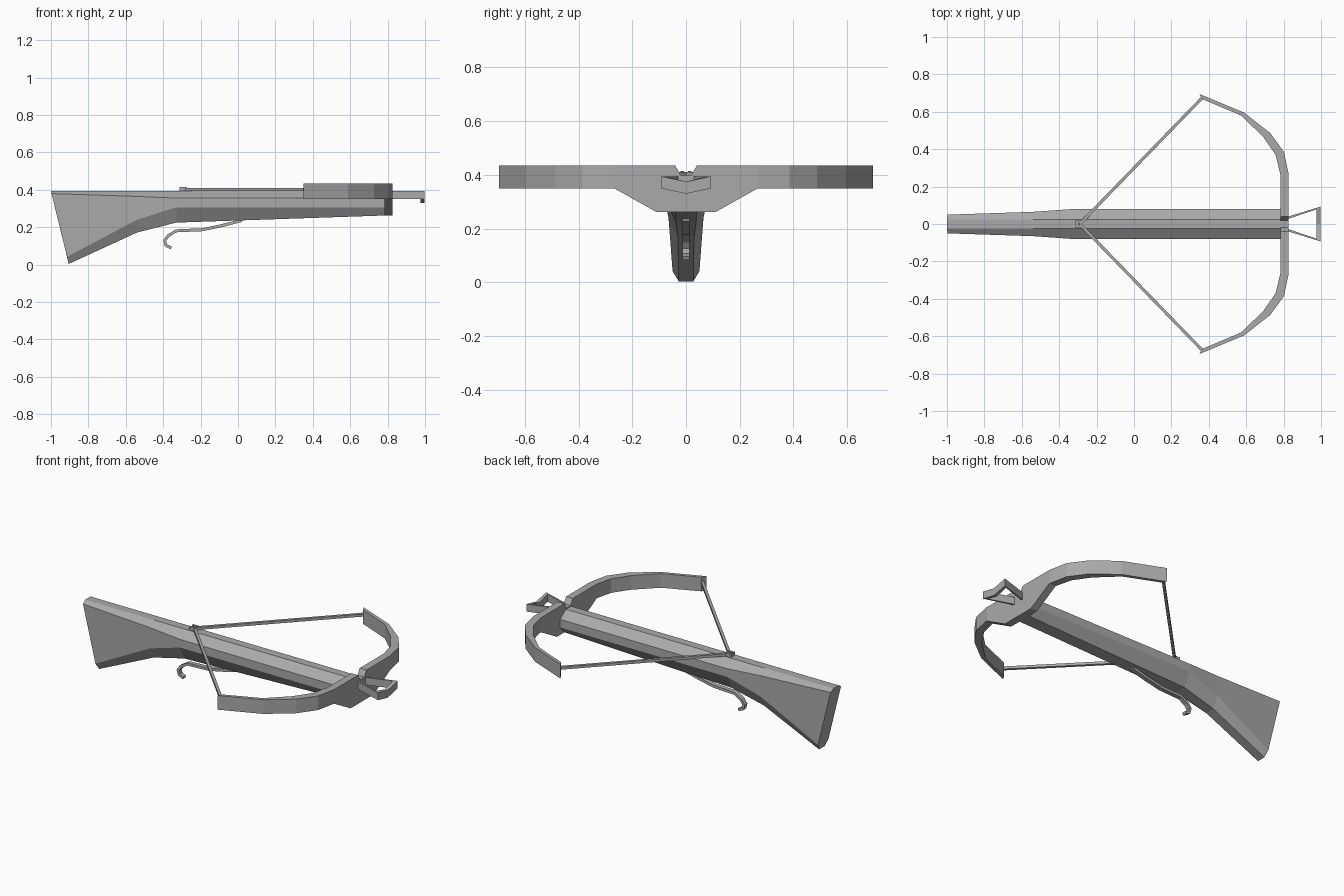
import bpy, bmesh, math
from mathutils import Vector

if "Cube" in bpy.data.objects:
    bpy.data.objects.remove(bpy.data.objects["Cube"])

grey = bpy.data.materials.new("plain grey")
grey.diffuse_color = (0.4, 0.4, 0.4, 1)
grey.use_nodes = True
grey.node_tree.nodes["Principled BSDF"].inputs["Base Color"].default_value = grey.diffuse_color


def make(name, verts, faces):
    mesh = bpy.data.meshes.new(name)
    mesh.from_pydata(verts, [], faces)
    bm = bmesh.new()
    bm.from_mesh(mesh)
    bmesh.ops.recalc_face_normals(bm, faces=bm.faces)
    bm.to_mesh(mesh)
    bm.free()
    mesh.materials.append(grey)
    ob = bpy.data.objects.new(name, mesh)
    bpy.context.collection.objects.link(ob)
    return ob


def loft(name, rings, closed=False):
    """Skin a row of equal-sized rings, capped at the ends unless closed."""
    n, m = len(rings[0]), len(rings)
    verts = [p for r in rings for p in r]
    faces = []
    for i in range(m if closed else m - 1):
        k = (i + 1) % m
        faces += [(i*n + j, i*n + (j+1) % n, k*n + (j+1) % n, k*n + j) for j in range(n)]
    if not closed:
        faces += [tuple(range(n)), tuple(range((m-1)*n, m*n))]
    return make(name, verts, faces)


def box(name, lo, hi):
    rings = [[(x, lo[1], lo[2]), (x, hi[1], lo[2]), (x, hi[1], hi[2]), (x, lo[1], hi[2])]
             for x in (lo[0], hi[0])]
    return loft(name, rings)


# Stock: (x, z, half width) for top edge, shoulder, lower side edge, bottom edge
stations = [
    [(-1.0, .395, .025), (-.997, .38, .05), (-.914, .042, .05), (-.905, .004, .027)],
    [(-.54, .395, .025), (-.54, .365, .065), (-.54, .24, .065), (-.54, .172, .03)],
    [(-.33, .395, .025), (-.33, .356, .08), (-.33, .307, .08), (-.33, .225, .038)],
    [(.785, .395, .025), (.785, .356, .08), (.785, .307, .08), (.785, .263, .04)],
]
loft("stock", [[(x, y, z) for x, z, y in s] + [(x, -y, z) for x, z, y in reversed(s)]
               for s in stations])

# Bow: (outer x, outer y, inner x, inner y, bottom z, top z), centre to tip, then mirrored
half = [
    (.827, .02, .782, .02, .262, .40), (.827, .04, .782, .04, .262, .435),
    (.827, .11, .782, .11, .262, .435), (.827, .267, .782, .267, .35, .435),
    (.802, .385, .757, .37, .35, .435), (.728, .487, .69, .467, .35, .435),
    (.588, .596, .572, .58, .35, .435), (.35, .695, .365, .668, .35, .435),
]
def bow_ring(p, s):
    ox, oy, ix, iy, lo, hi = p
    return [(ox, s*oy, lo), (ix, s*iy, lo), (ix, s*iy, hi), (ox, s*oy, hi)]
loft("bow", [bow_ring(p, -1) for p in reversed(half)] + [bow_ring(p, 1) for p in half])

# String: square cord from each bow tip to the catch
for side, label in ((1, "left"), (-1, "right")):
    a, b = Vector((-.29, 0, .403)), Vector((.362, side*.672, .403))
    w = (b - a).cross(Vector((0, 0, 1))).normalized() * .008
    u = Vector((0, 0, .008))
    loft(label + "_string", [[p + w + u, p - w + u, p - w - u, p + w - u] for p in (a, b)])

# Catch: two small prongs holding the string
for side, label in ((1, "left"), (-1, "right")):
    ys = sorted((side*.007, side*.02))
    box(label + "_catch_prong", (-.312, ys[0], .385), (-.275, ys[1], .415))
box("catch_base", (-.312, -.02, .385), (-.298, .02, .408))

# Stirrup: band of constant height whose front bar dips in the middle
band = [(.81, .035, .80, .02, .395), (.997, .093, .977, .078, .395),
        (.997, 0, .977, 0, .375)]
def band_ring(p, s):
    ox, oy, ix, iy, top = p
    return [(ox, s*oy, top), (ix, s*iy, top), (ix, s*iy, top - .045), (ox, s*oy, top - .045)]
loft("stirrup", [band_ring(p, 1) for p in band] + [band_ring(p, -1) for p in band[1::-1]])

# Trigger lever: thin curved strip with a hooked end
path = [(.02, .236), (-.09, .208), (-.19, .187), (-.33, .181), (-.373, .155),
        (-.392, .128), (-.385, .103), (-.357, .09)]
rings = []
for i, (x, z) in enumerate(path):
    a, b = path[max(i-1, 0)], path[min(i+1, len(path)-1)]
    t = Vector((b[0]-a[0], b[1]-a[1])).normalized()
    nx, nz = -t.y * .008, t.x * .008
    rings.append([(x+nx, .013, z+nz), (x+nx, -.013, z+nz),
                  (x-nx, -.013, z-nz), (x-nx, .013, z-nz)])
loft("trigger_lever", rings)
